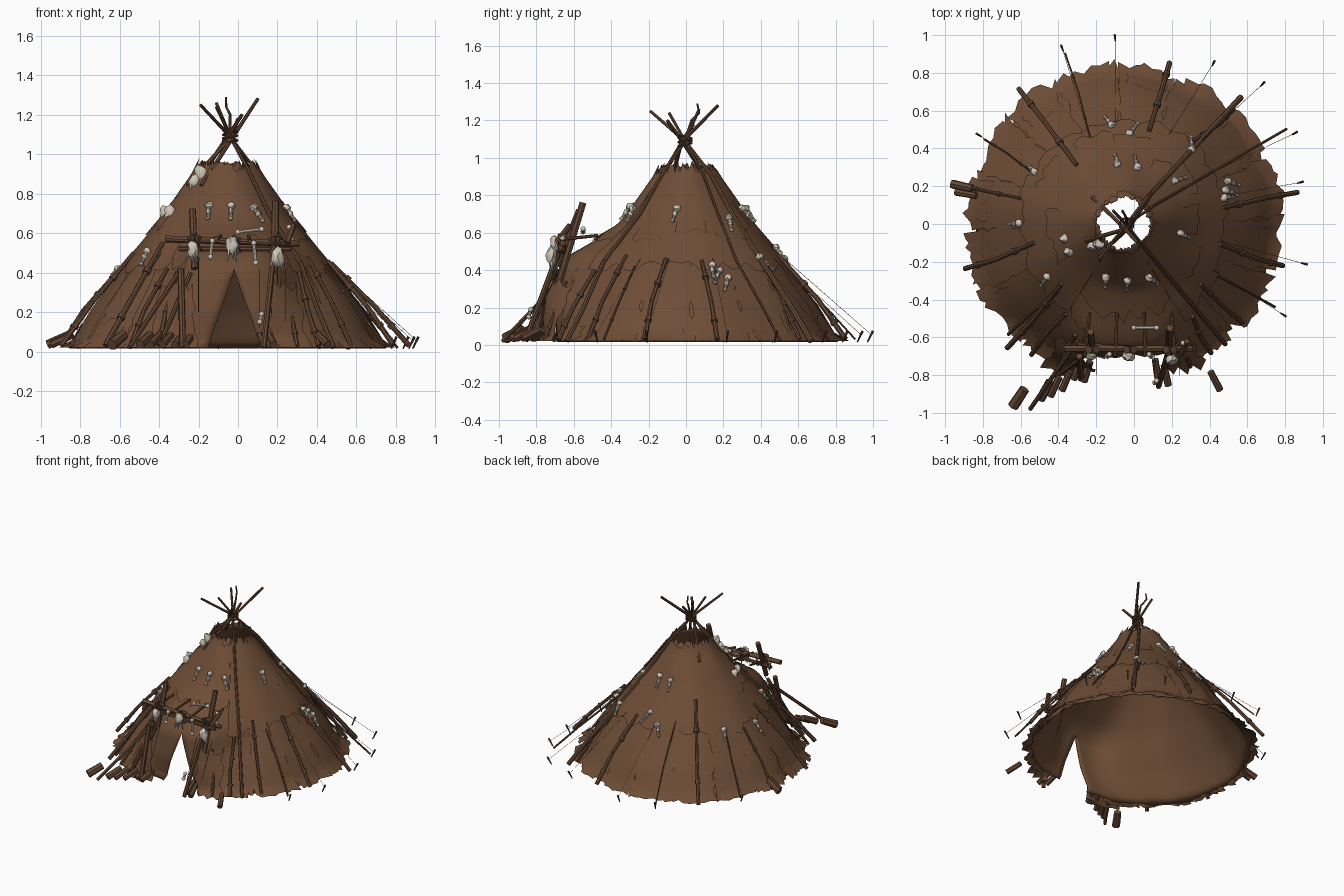
import bpy, bmesh, math, random
from math import sin, cos, radians, pi
from mathutils import Vector, Matrix

random.seed(7)
cube = bpy.data.objects.get("Cube")
if cube:
    bpy.data.objects.remove(cube)


def material(name, rgb):
    m = bpy.data.materials.new(name)
    m.use_nodes = True
    m.diffuse_color = (*rgb, 1)
    b = m.node_tree.nodes["Principled BSDF"]
    b.inputs["Base Color"].default_value = (*rgb, 1)
    b.inputs["Roughness"].default_value = 0.9
    return m


HIDE = material("brown hide", (0.155, 0.074, 0.037))
WOOD = material("dark wood", (0.13, 0.064, 0.035))
ROPE = material("rope", (0.09, 0.048, 0.029))
BONE = material("pale bone", (0.62, 0.56, 0.47))
GREY = material("weathered bone", (0.42, 0.37, 0.30))
rnd = random.uniform
PROFILE = [(0.0, 0.79), (0.2, 0.68), (0.45, 0.505), (0.7, 0.3), (0.9, 0.16), (1.0, 0.115)]
APEX = Vector((-0.04, -0.005, 1.09))


def finish(bm, name, mat, angle=40):
    bmesh.ops.recalc_face_normals(bm, faces=bm.faces)
    me = bpy.data.meshes.new(name)
    bm.to_mesh(me)
    bm.free()
    me.materials.append(mat)
    ob = bpy.data.objects.new(name, me)
    bpy.context.collection.objects.link(ob)
    bpy.ops.object.select_all(action="DESELECT")
    ob.select_set(True)
    bpy.context.view_layer.objects.active = ob
    bpy.ops.object.shade_smooth_by_angle(angle=radians(angle))
    return ob


def surf(deg, z, off=0.0):
    """Point on the tent wall: rounded cone, porch bulge in front, fold beside it."""
    for (z0, r0), (z1, r1) in zip(PROFILE, PROFILE[1:]):
        if z <= z1:
            break
    r = r0 + (r1 - r0) * (z - z0) / (z1 - z0)
    d = (deg + 87 + 180) % 360 - 180
    porch = math.exp(-(d / 27) ** 4)
    high = min(1, max(0, (0.65 - z) / 0.17))
    low = min(1, max(0, z / 0.4))
    r += porch * high * (0.16 * low - 0.09 * (1 - low))
    r += 0.045 * math.exp(-((d - 34) / 9) ** 2 - ((z - 0.45) / 0.09) ** 2)
    r += 0.008 * sin(radians(deg) * 9) * (1 - z) + 0.006 * sin(radians(deg) * 4 + z * 9)
    a = radians(deg)
    return Vector((-0.055 + (r + off) * cos(a), 0.005 + (r + off) * sin(a), z))


def sheet(bm, a0, a1, z0, z1, off=0.0, cols=12, rows=6, rag=0.03, door=False):
    """Ragged hide laid on the wall; with door it parts into a tall triangle."""
    grid = []
    edge_lo = [rnd(0, rag) for _ in range(cols + 1)]
    edge_hi = [rnd(-rag, rag) * 0.6 for _ in range(cols + 1)]
    side = [[rnd(-1, 1) * rag * 20 for _ in range(rows + 1)] for _ in range(2)]
    for j in range(rows + 1):
        t = j / rows
        ring = []
        for i in range(cols + 1):
            u = i / cols
            z = z0 + (z1 - z0) * t
            flare = 0
            if j == 0:
                if z0 < 0.05:
                    flare = edge_lo[i]
                else:
                    z -= edge_lo[i]
            if j == rows:
                z += edge_hi[i]
            w = 11.5 * max(0, 1 - z / 0.41) if door else 0
            a = a0 + w + (a1 - a0 - 2 * w) * u
            if not door and i in (0, cols) and a1 - a0 < 290:
                a += side[i > 0][j]
            ring.append(bm.verts.new(surf(a, z, off + flare + 0.01 * (1 - t) * (off > 0))))
        grid.append(ring)
    for p, q in zip(grid, grid[1:]):
        for i in range(cols):
            bm.faces.new((p[i], p[i + 1], q[i + 1], q[i]))


def rod(bm, p, q, r0, r1=None, sides=7):
    p, q = Vector(p), Vector(q)
    d = q - p
    m = Matrix.Translation((p + q) / 2) @ d.to_track_quat("Z", "Y").to_matrix().to_4x4()
    bmesh.ops.create_cone(bm, cap_ends=True, segments=sides, radius1=r0,
                          radius2=r0 if r1 is None else r1, depth=d.length, matrix=m)


def path(bm, pts, r0, r1, sides=7):
    n = len(pts) - 1
    for i in range(n):
        rod(bm, pts[i], pts[i + 1], r0 + (r1 - r0) * i / n, r0 + (r1 - r0) * (i + 1) / n, sides)


def ball(bm, c, r, scale=(1, 1, 1), jag=0.0):
    vs = bmesh.ops.create_icosphere(bm, subdivisions=2, radius=r)["verts"]
    for v in vs:
        k = 1 + rnd(-jag, jag)
        v.co = Vector(c) + Vector([v.co[i] * scale[i] * k for i in range(3)])


# Tent wall with the doorway
bm = bmesh.new()
sheet(bm, -87, 273, 0.02, 0.95, cols=110, rows=30, rag=0.03, door=True)
bmesh.ops.remove_doubles(bm, verts=bm.verts, dist=0.0005)
finish(bm, "tent_wall", HIDE, 60).modifiers.new("thickness", "SOLIDIFY").thickness = 0.006

# Overlapping covers: upper cape, then lower panels and patches
bm = bmesh.new()
sheet(bm, -58, 238, 0.45, 0.95, 0.014, cols=60, rows=14, rag=0.06)
sheet(bm, -122, -58, 0.6, 0.94, 0.016, cols=16, rows=10, rag=0.05)
finish(bm, "upper_cape", HIDE, 60)
bm = bmesh.new()
for k in range(14):
    a = -66 + k * 22.6
    sheet(bm, a, a + 23, 0.02, 0.45, 0.006 + 0.006 * (k % 2), 7, 9, 0.06)
    sheet(bm, a + 3, a + 19, 0.02, 0.12 + rnd(0, 0.06), 0.018, 5, 4, 0.05)
for k in range(9):
    a, z = k * 30 - 45 + rnd(-8, 8), rnd(0.48, 0.7)
    sheet(bm, a, a + 24, z, z + 0.13, 0.02, 6, 5, 0.04)
finish(bm, "lower_panels", HIDE, 60)

# Curled door flaps beside the opening
bm = bmesh.new()
for a, b in ((-119, -102), (-74, -60)):
    sheet(bm, a, b, 0.02, 0.34, 0.07, 6, 8, 0.06)
finish(bm, "door_flaps", HIDE, 60)

# Outer poles following the wall, and pole heads that cross at the top
bm = bmesh.new()
for deg, base, r, tip in ((47, 0.1, 0.017, (-0.19, -0.19, 1.25)), (30, 0.2, 0.007, (-0.11, -0.09, 1.24)),
                          (-50, 0.04, 0.013, (-0.11, 0.07, 1.26))):
    pts = [surf(deg, z, 0.03 + base * (1 - z / 0.45) * (z < 0.45)) for z in (0.02, 0.2, 0.45, 0.7, 0.9)]
    path(bm, pts + [APEX, tip], r, 0.008)
for deg, tip in ((232, (0.1, 0.17, 1.28)), (205, (0.0, 0.04, 1.18)), (140, (0.02, -0.1, 1.2))):
    cross = APEX + Vector((0.02 * cos(radians(deg + 90)), 0.02 * sin(radians(deg + 90)), 0))
    path(bm, [surf(deg, 0.84, 0.018), cross, tip], 0.012, 0.009)
path(bm, [APEX, (-0.04, 0.03, 1.2), (-0.06, 0.07, 1.24), (-0.06, 0.06, 1.29)], 0.008, 0.005)
finish(bm, "long_poles", WOOD)

# Sticks that weigh down the hides, with knots: angle, overhang, top, radius
bm = bmesh.new()
STICKS = [(227, 0.14, 0.55, 0.015), (196, 0.1, 0.5, 0.014), (167, 0.09, 0.42, 0.01),
          (149, 0.1, 0.44, 0.006), (128, 0.12, 0.63, 0.014), (109, 0.18, 0.5, 0.005),
          (74, 0.12, 0.48, 0.015), (46, 0.06, 0.42, 0.012), (10, 0.15, 0.45, 0.014),
          (-15, 0.11, 0.46, 0.014), (-29, 0.14, 0.42, 0.007), (-40, 0.05, 0.48, 0.012),
          (-56, 0.07, 0.4, 0.014), (-65, 0.1, 0.34, 0.012),
          (-136, 0.08, 0.5, 0.01), (-125, 0.09, 0.42, 0.013), (-114, 0.1, 0.4, 0.014)]
for deg, over, top, r in STICKS:
    p, q = surf(deg, 0.03, over), surf(deg + rnd(-4, 4), top, 0.03)
    mid = surf(deg, top / 2, 0.03 + over * 0.4)
    path(bm, [p, mid, q], r, r * 0.8)
    for a, b in ((p, mid), (mid, q)):
        c = a.lerp(b, rnd(0.3, 0.6))
        rod(bm, c, c + (b - a) * 0.08, r * 1.4, r * 1.3)
finish(bm, "weight_sticks", WOOD)

# Porch frame: crossbeams, leaning posts and rafters
bm = bmesh.new()
rod(bm, (-0.37, -0.66, 0.57), (0.31, -0.66, 0.545), 0.018, 0.015, 9)
rod(bm, (-0.3, -0.64, 0.52), (0.27, -0.67, 0.52), 0.013)
rod(bm, (-0.22, -0.69, 0.42), (-0.23, -0.57, 0.72), 0.018)
rod(bm, (0.18, -0.72, 0.2), (0.19, -0.55, 0.76), 0.019)
rod(bm, (-0.28, -0.82, 0.02), (-0.29, -0.7, 0.42), 0.017)
rod(bm, (0.13, -0.86, 0.02), (0.18, -0.68, 0.5), 0.015)
rod(bm, (0.25, -0.69, 0.55), (0.28, -0.62, 0.64), 0.016)
for x in (-0.26, -0.1, 0.06, 0.22):
    rod(bm, (x, -0.7, 0.56), (x * 0.9, -0.47, 0.585), 0.009)
rod(bm, (-0.55, -0.98, 0.02), (-0.3, -0.62, 0.4), 0.012)
rod(bm, (-0.4, -0.8, 0.03), (-0.24, -0.68, 0.4), 0.012)
finish(bm, "porch_frame", WOOD)

# Short logs lying and pegged around the tent
bm = bmesh.new()
for x, y, r in ((-0.61, -0.92, 0.03), (-0.47, -0.88, 0.025), (-0.42, -0.86, 0.022), (-0.36, -0.83, 0.02),
                (0.43, -0.83, 0.02), (0.17, -0.8, 0.02), (-0.25, -0.78, 0.022), (-0.91, 0.2, 0.024),
                (-0.89, 0.16, 0.02), (0.12, -0.77, 0.02), (-0.3, -0.77, 0.02)):
    d = Vector((x, y, 0)).normalized() * 0.055
    c = Vector((x, y, 0.05))
    rod(bm, c - d + Vector((0, 0, 0.035)), c + d - Vector((0, 0, 0.015)), r * 0.9, r)
finish(bm, "short_logs", WOOD)

# Rope lashings on the pole crossing and the porch joints
bm = bmesh.new()
for k in range(3):
    n = 14
    ring = [APEX + Vector((0.036 * cos(2 * pi * i / n), 0.036 * sin(2 * pi * i / n),
                           -0.02 + 0.018 * k + 0.008 * sin(2 * pi * i / n + k))) for i in range(n + 1)]
    path(bm, ring, 0.006, 0.006, 5)
for x, z in ((-0.22, 0.55), (0.19, 0.54), (-0.02, 0.54)):
    for s in (-0.02, 0, 0.02):
        rod(bm, (x + s, -0.665, z - 0.045), (x - s, -0.665, z + 0.04), 0.021)

# Thin guy ropes tied to leaning stakes
for x, y in ((-0.1, 0.985), (0.42, 0.85), (0.68, 0.74), (0.85, 0.48), (0.88, 0.22), (0.9, -0.21),
             (0.79, -0.48), (-0.82, 0.47), (-0.38, 0.93)):
    deg = math.degrees(math.atan2(y, x + 0.055))
    out = Vector((x, y, 0)).normalized() * 0.015
    rod(bm, Vector((x, y, 0.015)) - out, Vector((x, y, 0.075)) + out, 0.004, 0.007)
    rod(bm, (x, y, 0.06), surf(deg + 2, 0.46, 0.03), 0.0011, sides=4)
# Cords hanging at the front
for x, z0, z1 in ((0.11, 0.12, 0.42), (0.24, 0.15, 0.42), (-0.2, 0.2, 0.48)):
    rod(bm, (x, -0.8, z0), (x, -0.67, z1), 0.002, sides=4)
finish(bm, "rope_lashings", ROPE)

# Bone charms: pale knobs with a weathered shank hanging below
bm, shanks = bmesh.new(), bmesh.new()
CHARMS = [(97, 0.46), (86, 0.52), (96, 0.73), (76, 0.73), (47, 0.47), (22, 0.36), (14, 0.43), (-10, 0.73),
          (180, 0.42), (215, 0.51), (-108, 0.74), (-86, 0.74), (-65, 0.73), (40, 0.68), (18, 0.4), (150, 0.44)]
for deg, z in CHARMS:
    p, q = surf(deg, z, 0.032), surf(deg + rnd(-5, 5), z - 0.065, 0.032)
    rod(shanks, p, q, 0.012, 0.007)
    ball(bm, p, 0.021, (1, 1, 0.9), 0.2)
    ball(bm, p.lerp(q, 0.5), 0.012, (1, 1, 1.4), 0.2)
    ball(shanks, q, 0.011, (1, 1, 1), 0.2)
for p, q in (((0.0, -0.55, 0.605), (0.12, -0.55, 0.62)), ((0.08, -0.69, 0.55), (0.09, -0.7, 0.45)),
             ((-0.13, -0.69, 0.56), (-0.14, -0.7, 0.48)), ((0.27, -0.66, 0.57), (0.26, -0.63, 0.63)),
             ((0.11, -0.84, 0.15), (0.12, -0.83, 0.19))):
    rod(bm, p, q, 0.009)
    ball(bm, p, 0.014)
    ball(bm, q, 0.014)

# Pale fur bundles: a lump with a ragged weathered fringe below
for c, r in (((-0.23, -0.7, 0.52), 0.03), ((-0.03, -0.7, 0.54), 0.034), ((0.2, -0.72, 0.48), 0.036),
             (surf(220, 0.9, 0.02), 0.036), (surf(216, 0.86, 0.02), 0.03),
             (surf(195, 0.7, 0.02), 0.032), (surf(208, 0.7, 0.02), 0.03)):
    ball(bm, c, r, (0.95, 0.8, 1.3), 0.2)
    for k in range(6):
        s = Vector((rnd(-1, 1), rnd(-0.5, 0.5), 0)) * r
        low = Vector(c) + s * 1.2 - Vector((0, 0, r * rnd(1.6, 2.7)))
        rod((bm, shanks)[k % 2], Vector(c) + s * 0.5, low, r * 0.4, 0.001, 5)
finish(bm, "bone_charms", BONE)
finish(shanks, "charm_shanks", GREY)
